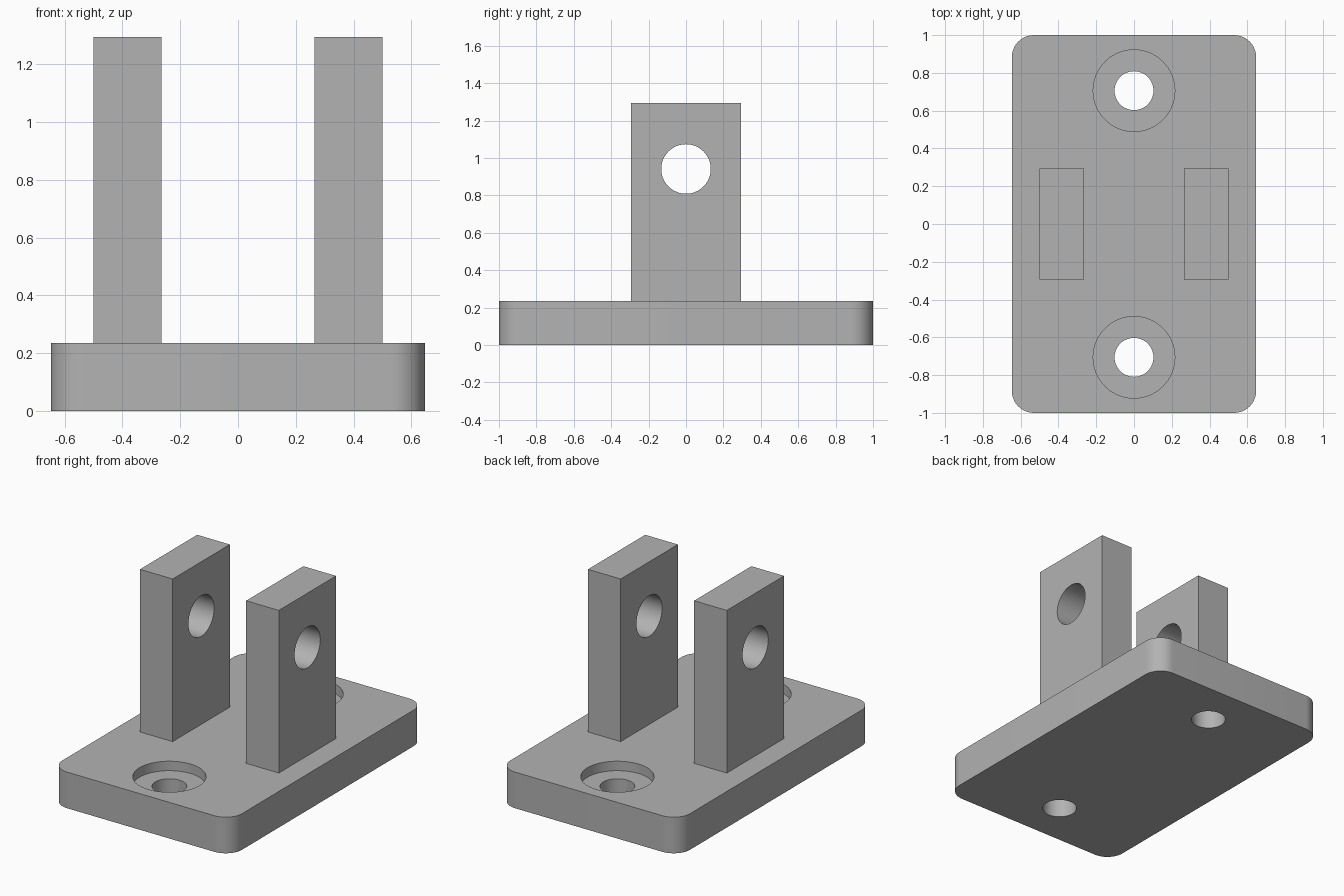
import bpy
import bmesh
from math import pi, sin, cos, radians
from mathutils import Matrix, Vector

U = 2 / 68  # one design unit
PLATE_W, PLATE_L, PLATE_H, CORNER = 44 * U, 68 * U, 8 * U, 4 * U
LUG_T, LUG_W, LUG_H, LUG_X = 8 * U, 20 * U, 36 * U, 13 * U
PIN_R, PIN_Z = 4.5 * U, 32 * U
BOLT_Y, BOLT_R, BORE_R, BORE_DEPTH = 24 * U, 3.5 * U, 7.35 * U, 2.1 * U

cube = bpy.data.objects.get("Cube")
if cube:
    bpy.data.objects.remove(cube, do_unlink=True)

grey = bpy.data.materials.new("plain grey")
grey.use_nodes = True
colour = (0.45, 0.45, 0.45, 1)
grey.diffuse_color = colour
grey.node_tree.nodes["Principled BSDF"].inputs["Base Color"].default_value = colour


def new_object(name, bm):
    bmesh.ops.recalc_face_normals(bm, faces=bm.faces)
    mesh = bpy.data.meshes.new(name)
    bm.to_mesh(mesh)
    bm.free()
    mesh.materials.append(grey)
    obj = bpy.data.objects.new(name, mesh)
    bpy.context.collection.objects.link(obj)
    return obj


def activate(obj):
    bpy.ops.object.select_all(action='DESELECT')
    obj.select_set(True)
    bpy.context.view_layer.objects.active = obj


def cylinder(name, radius, length, centre, turn=Matrix()):
    bm = bmesh.new()
    bmesh.ops.create_cone(bm, cap_ends=True, segments=64, radius1=radius,
                          radius2=radius, depth=length,
                          matrix=Matrix.Translation(centre) @ turn)
    obj = new_object(name, bm)
    obj.hide_render = True
    return obj


def cut(obj, cutter):
    mod = obj.modifiers.new("hole", 'BOOLEAN')
    mod.operation, mod.solver, mod.object = 'DIFFERENCE', 'EXACT', cutter
    activate(obj)
    bpy.ops.object.modifier_apply(modifier=mod.name)
    bpy.data.objects.remove(cutter, do_unlink=True)


def smooth(obj):
    activate(obj)
    bpy.ops.object.shade_smooth_by_angle(angle=radians(30))


# Base plate: rounded rectangle extruded upwards
bm = bmesh.new()
outline = []
steps = 12
for i, (sx, sy) in enumerate([(1, 1), (-1, 1), (-1, -1), (1, -1)]):
    cx, cy = sx * (PLATE_W / 2 - CORNER), sy * (PLATE_L / 2 - CORNER)
    for k in range(steps + 1):
        a = (i + k / steps) * pi / 2
        outline.append(bm.verts.new((cx + CORNER * cos(a), cy + CORNER * sin(a), 0)))
bottom = bm.faces.new(outline)
grown = bmesh.ops.extrude_face_region(bm, geom=[bottom], use_keep_orig=True)["geom"]
bmesh.ops.translate(bm, vec=(0, 0, PLATE_H),
                    verts=[v for v in grown if isinstance(v, bmesh.types.BMVert)])
plate = new_object("base_plate", bm)

# Counterbored bolt holes, front and back
for y in (-BOLT_Y, BOLT_Y):
    cut(plate, cylinder("bolt_cutter", BOLT_R, PLATE_H * 3, Vector((0, y, 0))))
    cut(plate, cylinder("bore_cutter", BORE_R, BORE_DEPTH * 2, Vector((0, y, PLATE_H))))
smooth(plate)

# Upright lugs with a pin hole through each
for side, x in (("left", LUG_X), ("right", -LUG_X)):
    bm = bmesh.new()
    bmesh.ops.create_cube(bm, size=1, matrix=Matrix.Translation((x, 0, PLATE_H + LUG_H / 2))
                          @ Matrix.Diagonal((LUG_T, LUG_W, LUG_H, 1)))
    lug = new_object(side + "_lug", bm)
    cut(lug, cylinder("pin_cutter", PIN_R, LUG_T * 2, Vector((x, 0, PIN_Z)),
                      Matrix.Rotation(pi / 2, 4, 'Y')))
    smooth(lug)
